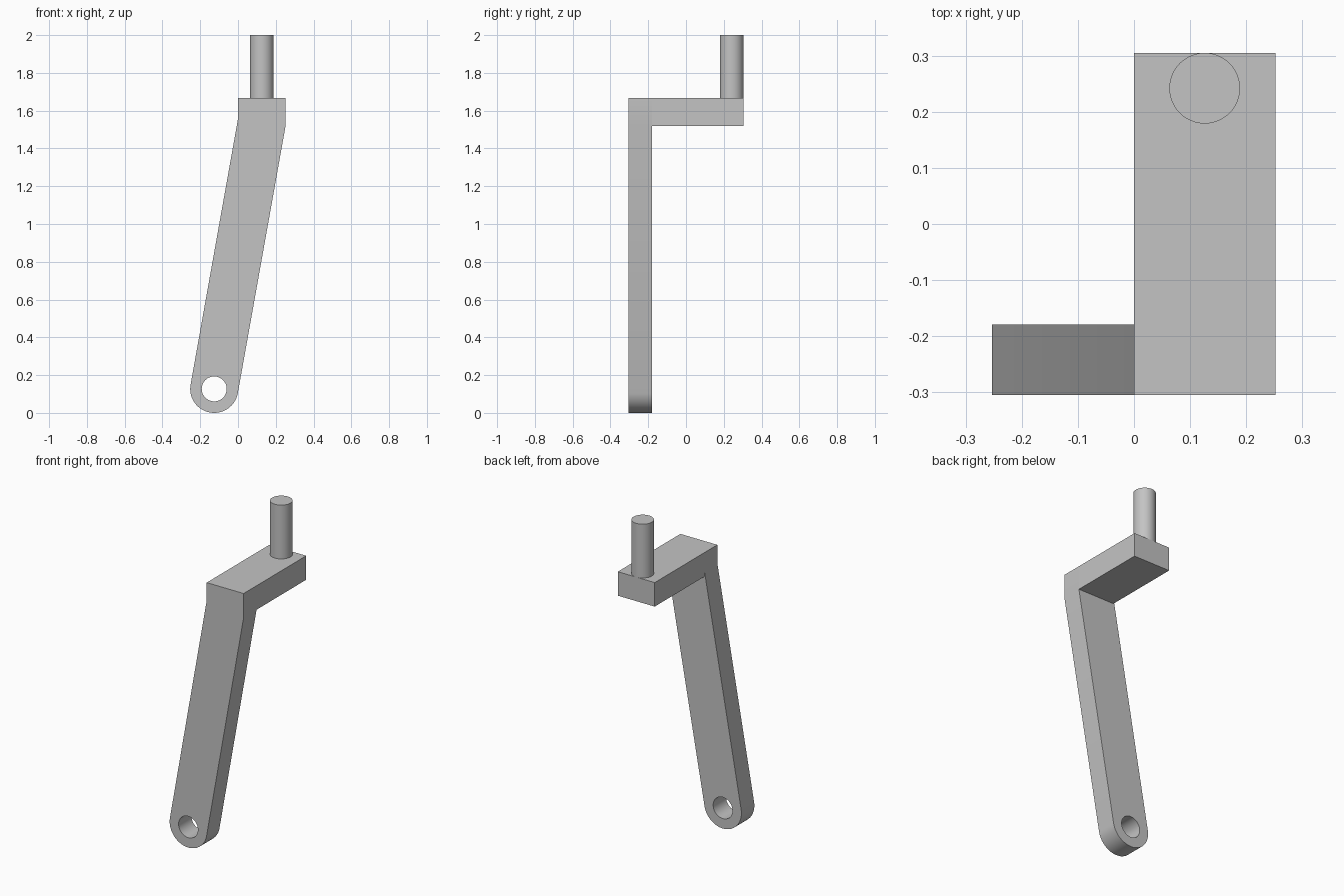
import bpy, bmesh
from math import cos, sin, pi, atan2
from mathutils import Matrix

cube = bpy.data.objects.get("Cube")
if cube:
    bpy.data.objects.remove(cube, do_unlink=True)

grey = bpy.data.materials.new("plain grey")
grey.use_nodes = True
colour = (0.55, 0.55, 0.55, 1)
grey.diffuse_color = colour
grey.node_tree.nodes["Principled BSDF"].inputs["Base Color"].default_value = colour

HALF_DEPTH = 0.305      # overall half size along y
ARM_THICK = 0.126
WIDTH = 0.252
TOP, SHELF = 1.668, 1.52
EYE_X, EYE_Z, EYE_R, HOLE_R = -0.126, 0.127, 0.127, 0.066


def finish(obj):
    """Give the part its material and smooth only its round faces."""
    obj.data.materials.clear()
    obj.data.materials.append(grey)
    bpy.ops.object.select_all(action='DESELECT')
    obj.select_set(True)
    bpy.context.view_layer.objects.active = obj
    bpy.ops.object.shade_smooth_by_angle(angle=pi / 6)


def add_mesh(name, bm):
    mesh = bpy.data.meshes.new(name)
    bm.to_mesh(mesh)
    bm.free()
    obj = bpy.data.objects.new(name, mesh)
    bpy.context.collection.objects.link(obj)
    finish(obj)
    return obj


def arc(radius, start, sweep, steps):
    return [(EYE_X + radius * cos(start + sweep * i / steps),
             EYE_Z + radius * sin(start + sweep * i / steps))
            for i in range(steps + 1)]


# Slanted arm: rounded lower end with an eye, upright upper end
lean = atan2(WIDTH, SHELF - EYE_Z + 0.022)
outline = arc(EYE_R, pi - lean, pi, 32)
outline += [(WIDTH, SHELF), (WIDTH, TOP), (0, TOP), (0, 1.557)]
hole = arc(HOLE_R, 0, 2 * pi, 48)[:-1]

curve = bpy.data.curves.new("arm_profile", 'CURVE')
curve.dimensions = '2D'
curve.fill_mode = 'BOTH'
curve.extrude = ARM_THICK / 2
for loop in (outline, hole):
    spline = curve.splines.new('POLY')
    spline.points.add(len(loop) - 1)
    for point, (x, z) in zip(spline.points, loop):
        point.co = (x, z, 0, 1)
    spline.use_cyclic_u = True

profile = bpy.data.objects.new("arm_profile", curve)
bpy.context.collection.objects.link(profile)
bpy.context.view_layer.update()
evaluated = profile.evaluated_get(bpy.context.evaluated_depsgraph_get())
arm_bm = bmesh.new()
arm_bm.from_mesh(evaluated.to_mesh())
evaluated.to_mesh_clear()
bpy.data.objects.remove(profile, do_unlink=True)
bmesh.ops.remove_doubles(arm_bm, verts=arm_bm.verts, dist=0.0001)
bmesh.ops.transform(arm_bm, verts=arm_bm.verts,
                    matrix=Matrix.Translation((0, -HALF_DEPTH + ARM_THICK / 2, 0))
                    @ Matrix.Rotation(pi / 2, 4, 'X'))
bmesh.ops.recalc_face_normals(arm_bm, faces=arm_bm.faces)
add_mesh("slanted_arm", arm_bm)

# Horizontal block running back from the top of the arm
front = -HALF_DEPTH + ARM_THICK
block_bm = bmesh.new()
size = (WIDTH, HALF_DEPTH - front, TOP - SHELF)
centre = (WIDTH / 2, (HALF_DEPTH + front) / 2, (TOP + SHELF) / 2)
bmesh.ops.create_cube(block_bm, size=1, matrix=Matrix.Translation(centre)
                      @ Matrix.Diagonal((*size, 1)))
hidden = [f for f in block_bm.faces if f.normal.y < -0.9]
bmesh.ops.delete(block_bm, geom=hidden, context='FACES_ONLY')
add_mesh("top_block", block_bm)

# Upright round pin at the back of the block
pin_bm = bmesh.new()
PIN_R = 0.063
bmesh.ops.create_cone(pin_bm, cap_ends=True, segments=48, radius1=PIN_R,
                      radius2=PIN_R, depth=2 - TOP,
                      matrix=Matrix.Translation((WIDTH / 2, HALF_DEPTH - PIN_R,
                                                 (2 + TOP) / 2)))
add_mesh("round_pin", pin_bm)
